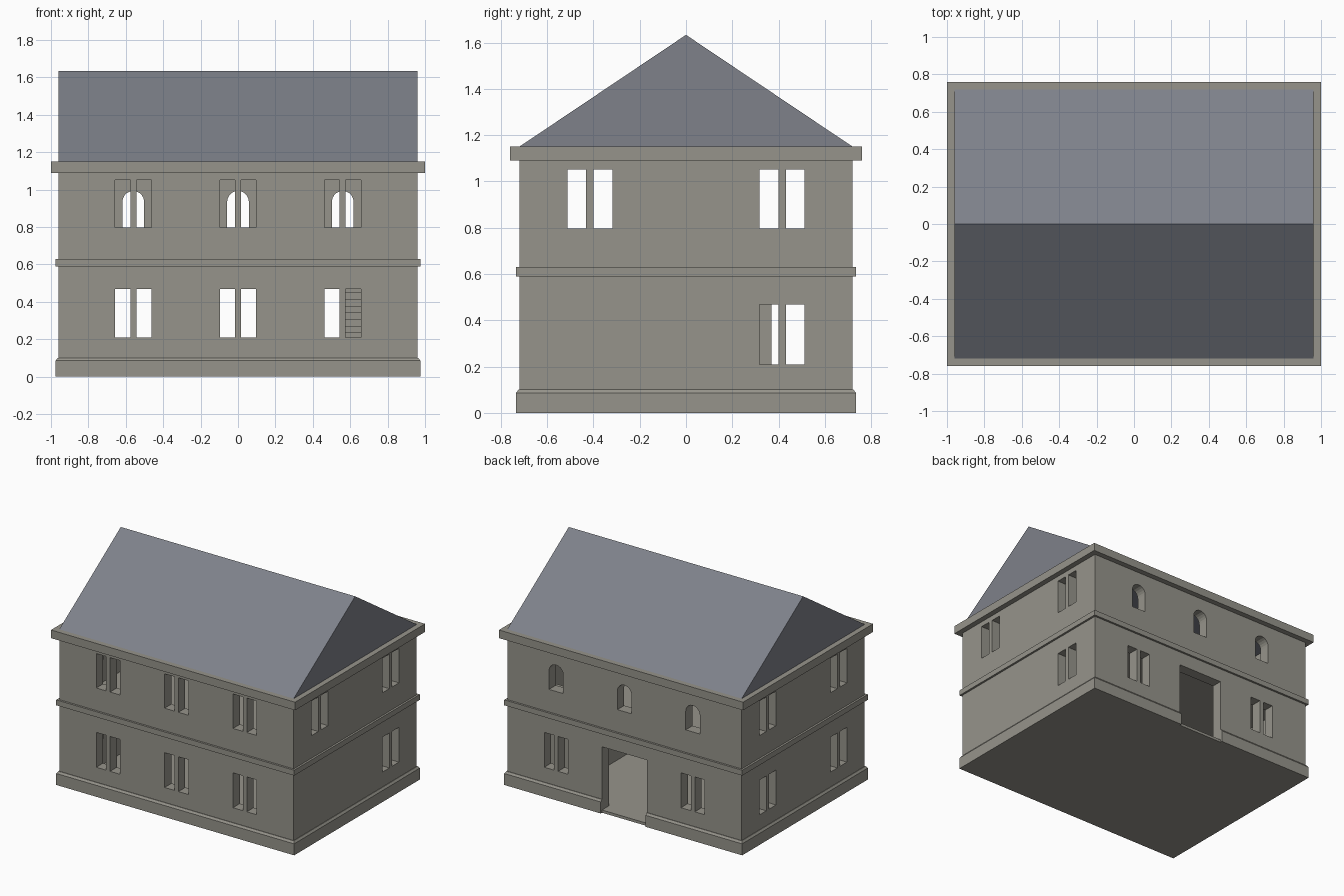
import bpy, bmesh, math

if "Cube" in bpy.data.objects:
    bpy.data.objects.remove(bpy.data.objects["Cube"])

HX, HY, T = 0.96, 0.72, 0.08          # wall half sizes and thickness
FLOOR, UPPER, TOP = 0.02, 0.63, 1.15  # floor levels and eaves


def material(name, rgb):
    m = bpy.data.materials.new(name)
    m.diffuse_color = (*rgb, 1)
    m.use_nodes = True
    m.node_tree.nodes["Principled BSDF"].inputs["Base Color"].default_value = m.diffuse_color
    return m


STONE = material("warm grey stone", (0.305, 0.296, 0.258))
SLATE = material("blue grey slate", (0.209, 0.220, 0.254))


def finish(name, bm, mat):
    bmesh.ops.recalc_face_normals(bm, faces=bm.faces)
    me = bpy.data.meshes.new(name)
    bm.to_mesh(me)
    bm.free()
    me.materials.append(mat)
    ob = bpy.data.objects.new(name, me)
    bpy.context.collection.objects.link(ob)
    return ob


def add_prism(bm, outline, axis, lo, hi):
    """Extrude a 2D outline: axis x uses (y, z), axis y uses (x, z)."""
    def place(p, d):
        return (d, p[0], p[1]) if axis == "x" else (p[0], d, p[1])
    a = [bm.verts.new(place(p, lo)) for p in outline]
    b = [bm.verts.new(place(p, hi)) for p in outline]
    n = len(outline)
    bm.faces.new(a)
    bm.faces.new(b[::-1])
    for i in range(n):
        j = (i + 1) % n
        bm.faces.new((a[i], b[i], b[j], a[j]))


def rect(u0, u1, z0, z1):
    return [(u0, z0), (u1, z0), (u1, z1), (u0, z1)]


def ring(name, section):
    """Sweep a closed section of (outward offset, z) around the wall rectangle."""
    bm = bmesh.new()
    rows = [[bm.verts.new((sx * (HX + o), sy * (HY + o), z))
             for sx, sy in ((-1, -1), (1, -1), (1, 1), (-1, 1))] for o, z in section]
    for i, row in enumerate(rows):
        nxt = rows[(i + 1) % len(rows)]
        for k in range(4):
            m = (k + 1) % 4
            bm.faces.new((row[k], row[m], nxt[m], nxt[k]))
    return finish(name, bm, STONE)


# hollow walls and the trim that wraps them
walls = ring("walls", rect(-T, 0, FLOOR, TOP))
plinth = ring("plinth", [(-0.01, 0), (0.015, 0), (0.015, 0.085), (0.004, 0.1), (-0.01, 0.1)])
ring("belt_course", rect(-0.01, 0.015, 0.59, 0.63))
ring("cornice", rect(-0.01, 0.04, 1.09, TOP))

# openings: twin windows, arched windows and the back door
cut = bmesh.new()
LOW, HIGH = (0.21, 0.468), (0.797, 1.052)


def twin(axis, side, c, zs):
    half = HX if axis == "x" else HY
    lo, hi = sorted((side * (half - T - 0.03), side * (half + 0.03)))
    for s in (-1, 1):
        u0, u1 = sorted((c + s * 0.016, c + s * 0.097))
        add_prism(cut, rect(u0, u1, *zs), axis, lo, hi)


for c in (-0.56, 0, 0.56):
    twin("y", -1, c, LOW)
    twin("y", -1, c, HIGH)
    if c:
        twin("y", 1, c, LOW)
    r, spring = 0.058, 0.935
    arch = [(c - r, 0.797), (c + r, 0.797)]
    arch += [(c + r * math.cos(math.pi * i / 10), spring + r * math.sin(math.pi * i / 10))
             for i in range(11)]
    add_prism(cut, arch, "y", HY - T - 0.03, HY + 0.03)
for side in (-1, 1):
    for c in (-0.415, 0.415):
        twin("x", side, c, HIGH)
        if side < 0 or c > 0:
            twin("x", side, c, LOW)
add_prism(cut, rect(-0.184, 0.184, -0.05, 0.488), "y", HY - T - 0.03, HY + 0.03)
cutter = finish("opening_cutter", cut, STONE)
cutter.hide_render = True

for ob in (walls, plinth):
    mod = ob.modifiers.new("openings", "BOOLEAN")
    mod.operation, mod.solver, mod.object = "DIFFERENCE", "EXACT", cutter
    bpy.context.view_layer.objects.active = ob
    bpy.ops.object.modifier_apply(modifier=mod.name)
bpy.data.objects.remove(cutter)

# ground floor slab
bm = bmesh.new()
add_prism(bm, rect(-HX, HX, 0, FLOOR), "y", -HY, HY)
finish("ground_floor", bm, STONE)

# upper floor slab around the stairwell
IX, IY = HX - T, HY - T
SX, SY0, SY1 = 0.555, -0.37, 0.37
bm = bmesh.new()
add_prism(bm, rect(-IX, SX, 0.59, UPPER), "y", -IY, IY)
add_prism(bm, rect(SX, IX, 0.59, UPPER), "y", -IY, SY0)
add_prism(bm, rect(SX, IX, 0.59, UPPER), "y", SY1, IY)
finish("upper_floor", bm, STONE)

# solid staircase rising towards the back
N = 17
steps = [(SY1, FLOOR), (SY0, FLOOR)]
for i in range(N):
    z = FLOOR + (UPPER - FLOOR) * (i + 1) / N
    steps += [(SY0 + (SY1 - SY0) * i / N, z), (SY0 + (SY1 - SY0) * (i + 1) / N, z)]
bm = bmesh.new()
add_prism(bm, steps, "x", SX, IX)
finish("staircase", bm, STONE)

# gable roof
bm = bmesh.new()
add_prism(bm, [(-HY, TOP), (HY, TOP), (0, 1.633)], "x", -HX, HX)
finish("roof", bm, SLATE)
